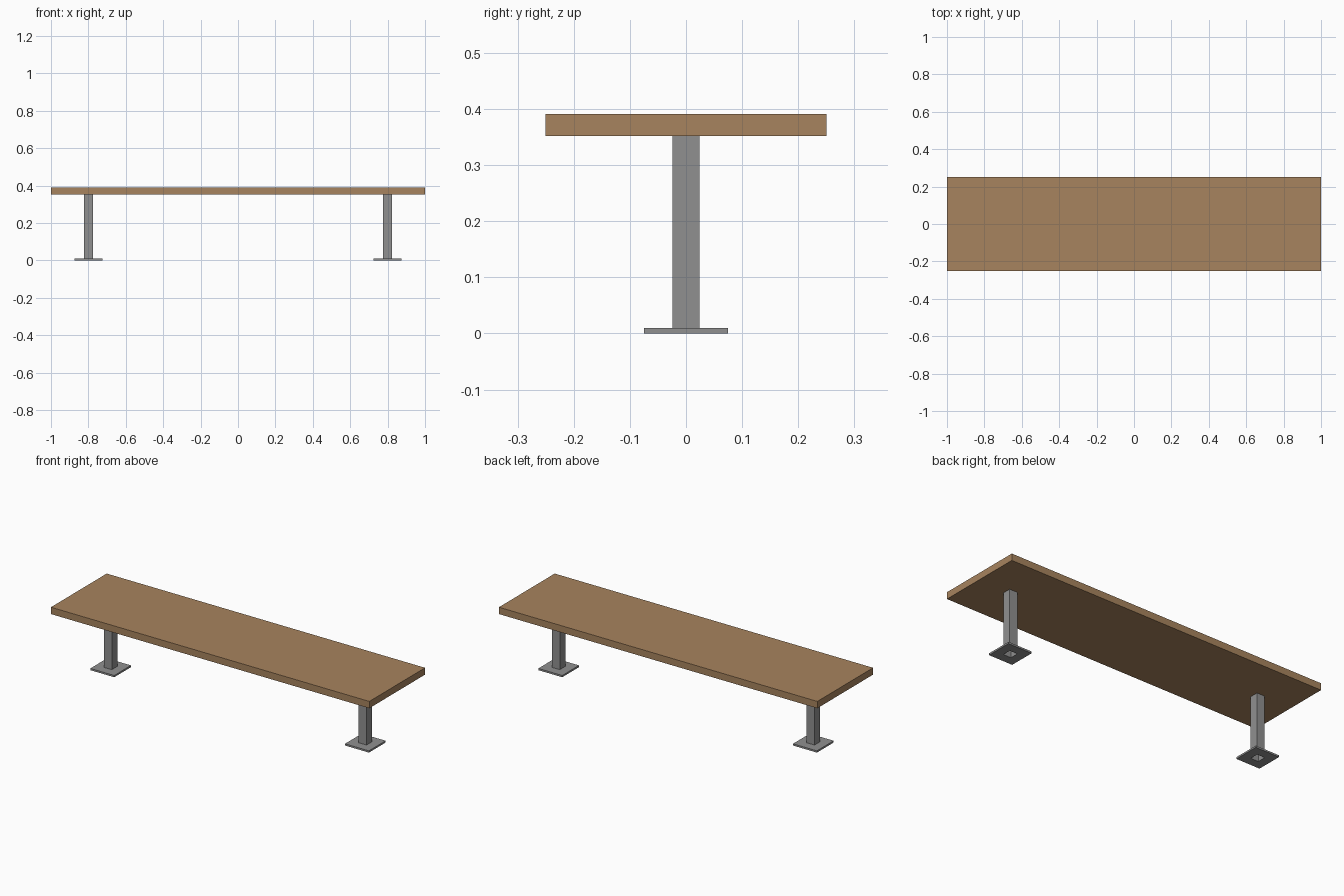
import bpy, bmesh

if "Cube" in bpy.data.objects:
    bpy.data.objects.remove(bpy.data.objects["Cube"])

def material(name, rgb):
    m = bpy.data.materials.new(name)
    m.diffuse_color = (*rgb, 1)
    m.use_nodes = True
    m.node_tree.nodes["Principled BSDF"].inputs["Base Color"].default_value = m.diffuse_color
    return m

wood = material("brown wood", (0.39, 0.23, 0.112))
steel = material("grey steel", (0.28, 0.28, 0.28))

SEAT_BOTTOM, SEAT_TOP = 0.352, 0.391
POST, PLATE, PLATE_TOP = 0.0245, 0.075, 0.01   # half widths, plate height
LEG_X = 0.8

def add_object(name, bm, mat, location):
    mesh = bpy.data.meshes.new(name)
    bm.to_mesh(mesh)
    bm.free()
    mesh.materials.append(mat)
    obj = bpy.data.objects.new(name, mesh)
    obj.location = location
    bpy.context.collection.objects.link(obj)

def square_shell(name, profile, mat, x, closed=False):
    """Sweep a (half width, z) profile around a square."""
    bm = bmesh.new()
    rings = [[bm.verts.new((sx * r, sy * r, z))
              for sx, sy in ((-1, -1), (1, -1), (1, 1), (-1, 1))]
             for r, z in profile]
    pairs = list(zip(rings, rings[1:]))
    if closed:
        pairs.append((rings[-1], rings[0]))
    for a, b in pairs:
        for i in range(4):
            j = (i + 1) % 4
            bm.faces.new((a[i], a[j], b[j], b[i]))
    add_object(name, bm, mat, (x, 0, 0))

# Seat plank
bm = bmesh.new()
bmesh.ops.create_cube(bm, size=1)
bmesh.ops.scale(bm, vec=(2, 0.5, SEAT_TOP - SEAT_BOTTOM), verts=bm.verts)
add_object("seat", bm, wood, (0, 0, (SEAT_BOTTOM + SEAT_TOP) / 2))

# Hollow square posts on base plates with a matching square hole
for side, x in (("left", -LEG_X), ("right", LEG_X)):
    square_shell(side + "_base_plate",
                 [(POST, 0), (PLATE, 0), (PLATE, PLATE_TOP), (POST, PLATE_TOP)],
                 steel, x, closed=True)
    square_shell(side + "_post", [(POST, PLATE_TOP), (POST, SEAT_BOTTOM)], steel, x)
